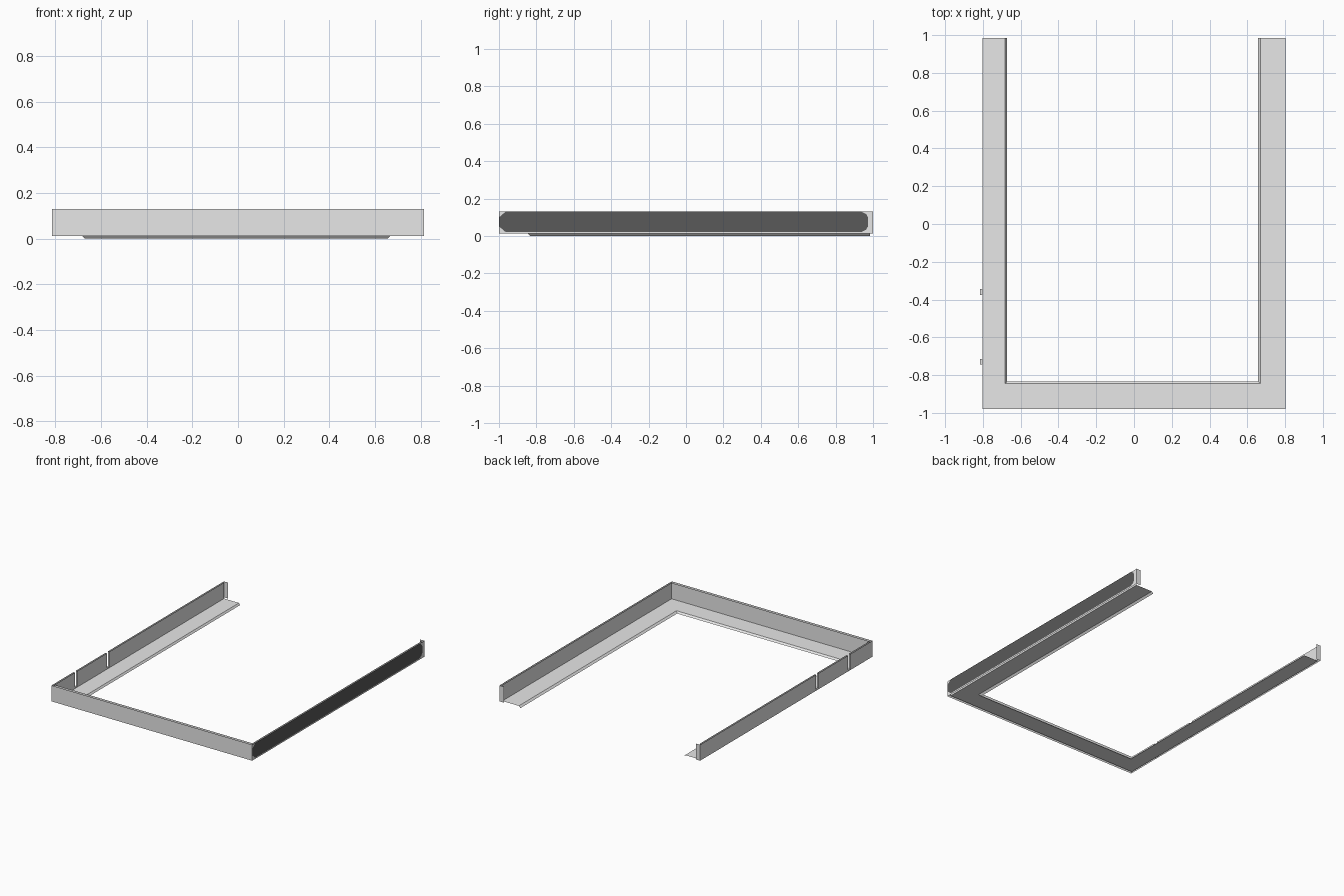
import bpy

if "Cube" in bpy.data.objects:
    bpy.data.objects.remove(bpy.data.objects["Cube"])


def material(name, value):
    m = bpy.data.materials.new(name)
    m.diffuse_color = (value, value, value, 1)
    m.use_nodes = True
    m.node_tree.nodes["Principled BSDF"].inputs["Base Color"].default_value = m.diffuse_color
    return m


GREY = material("light grey", 0.8)
DARK = material("dark grey", 0.10)


def sheet(name, verts, faces, mat=GREY):
    me = bpy.data.meshes.new(name)
    me.from_pydata(verts, [], faces)
    me.materials.append(mat)
    ob = bpy.data.objects.new(name, me)
    bpy.context.collection.objects.link(ob)
    return ob


def sweep(name, rails):
    """Skin neighbouring rails (equal-length 3D polylines) with quads."""
    n = len(rails[0])
    verts = [p for r in rails for p in r]
    faces = [(k * n + i, k * n + i + 1, (k + 1) * n + i + 1, (k + 1) * n + i)
             for k in range(len(rails) - 1) for i in range(n - 1)]
    return sheet(name, verts, faces)


def u_path(left, right, front, back, z):
    return [(left, back, z), (left, front, z), (right, front, z), (right, back, z)]


BOT, TOP = 0.013, 0.13
SLOT_FLOOR = 0.022
OUT_X, IN_X = 0.815, 0.803
SLOTS = [(-0.745, -0.715), (-0.375, -0.345)]

# Bottom flange with a down-turned sloping inner lip
sweep("bottom_flange", [
    u_path(-IN_X, IN_X, -0.98, 0.985, BOT),
    u_path(-0.682, 0.669, -0.845, 0.985, BOT),
    u_path(-0.672, 0.656, -0.833, 0.985, 0.0)])


# Double-skinned upright walls, open along the top
def skin(name, x, front, back):
    verts, faces = [], []

    def panel(a, b, z0, z1):
        i = len(verts)
        verts.extend([(*a, z0), (*b, z0), (*b, z1), (*a, z1)])
        faces.append((i, i + 1, i + 2, i + 3))

    panel((-x, front), (x, front), BOT, TOP)
    panel((x, front), (x, back), BOT, TOP)
    # left side is broken by the two slots
    ends = [front] + [y for s in SLOTS for y in s] + [back]
    for a, b in zip(ends[::2], ends[1::2]):
        panel((-x, b), (-x, a), BOT, TOP)
    for a, b in SLOTS:
        panel((-x, b), (-x, a), BOT, SLOT_FLOOR)
    return sheet(name, verts, faces)


skin("outer_wall", OUT_X, -1.0, 1.0)
skin("inner_wall", IN_X, -0.98, 0.985)

# Slot linings joining the two skins
for k, (a, b) in enumerate(SLOTS):
    profile = [(a, TOP), (a, SLOT_FLOOR), (b, SLOT_FLOOR), (b, TOP)]
    sweep(f"slot_lining_{k + 1}", [[(x, y, z) for y, z in profile]
                                   for x in (-OUT_X, -IN_X)])

# Rear return tabs
for side, name in ((-1, "left"), (1, "right")):
    sweep(f"rear_tab_{name}", [[(side * x, 1.0, z) for z in (BOT, TOP)]
                               for x in (OUT_X, 0.78)])

# Dark side strip with cut corners
y0, y1, z0, z1, c, d = -1.0, 0.973, 0.022, TOP, 0.035, 0.03
pts = [(y0 + c, z0), (y1 - c, z0), (y1 - 0.01, z0 + 0.012), (y1, z0 + d), (y1, z1 - d),
       (y1 - 0.01, z1 - 0.012), (y1 - c, z1), (y0 + c, z1), (y0, z1 - d), (y0, z0 + d)]
sheet("side_strip", [(OUT_X + 0.001, y, z) for y, z in pts], [tuple(range(len(pts)))], DARK)
